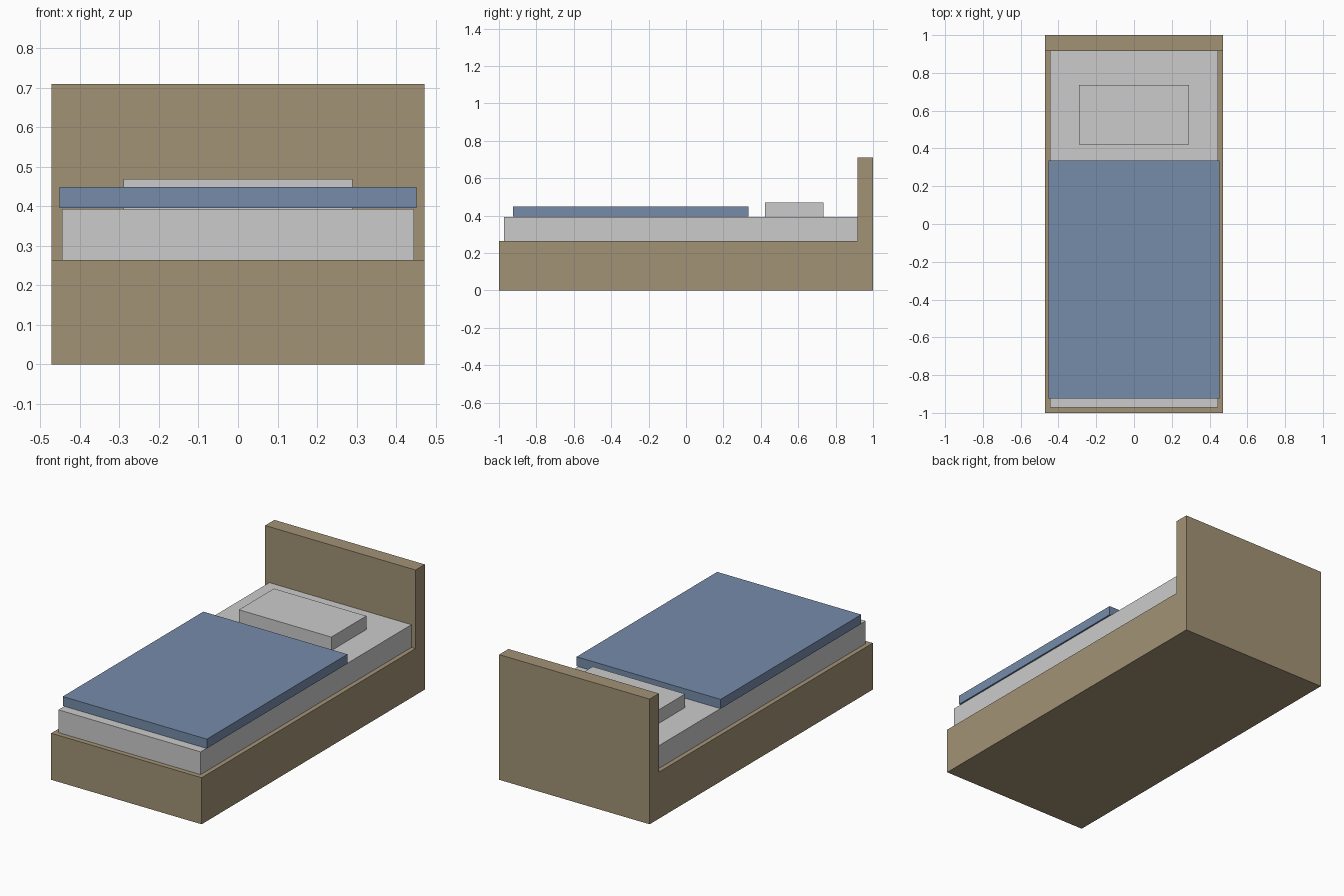
import bpy

if "Cube" in bpy.data.objects:
    bpy.data.objects.remove(bpy.data.objects["Cube"])


def material(name, color):
    mat = bpy.data.materials.new(name)
    mat.diffuse_color = (*color, 1.0)
    mat.use_nodes = True
    mat.node_tree.nodes["Principled BSDF"].inputs["Base Color"].default_value = mat.diffuse_color
    return mat


def box(name, x_half, y, z, mat=None):
    """Box centred on x = 0, spanning the given y and z ranges."""
    bpy.ops.mesh.primitive_cube_add(
        size=1, location=(0, (y[0] + y[1]) / 2, (z[0] + z[1]) / 2))
    obj = bpy.context.object
    obj.name = name
    obj.scale = (2 * x_half, y[1] - y[0], z[1] - z[0])
    bpy.ops.object.transform_apply(location=False, rotation=False, scale=True)
    if mat:
        obj.data.materials.append(mat)
    return obj


wood = material("wood", (0.36, 0.29, 0.18))
blue = material("blue_fabric", (0.18, 0.26, 0.40))

# Solid bed base
box("bed_base", 0.472, (-1.0, 1.0), (0.0, 0.264), wood)

# Headboard, its lower end sunk into the base
box("headboard", 0.472, (0.917, 1.0), (0.13, 0.71), wood)

# Mattress, its far end tucked into the headboard
box("mattress", 0.446, (-0.972, 0.972), (0.264, 0.393))

# Blanket, slightly wider than the mattress and just above it
box("blanket", 0.452, (-0.925, 0.335), (0.396, 0.449), blue)

# Pillow
box("pillow", 0.29, (0.422, 0.736), (0.39, 0.47))
